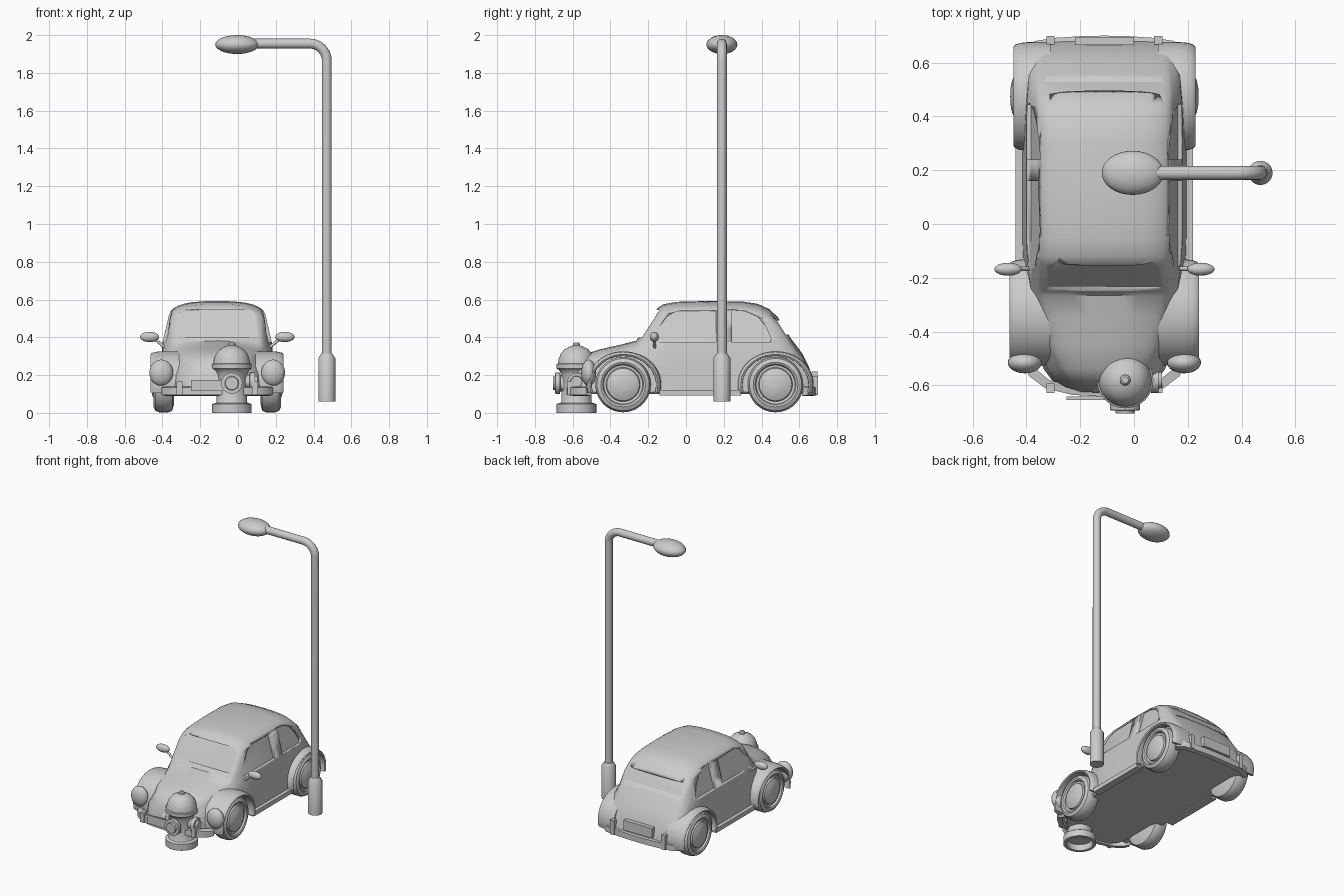
import bpy, bmesh, math
from mathutils import Vector, Matrix

if "Cube" in bpy.data.objects:
    bpy.data.objects.remove(bpy.data.objects["Cube"])

CX = -0.11  # car centre line


def finish(name, bm, angle=35, matrix=None):
    bmesh.ops.remove_doubles(bm, verts=bm.verts, dist=1e-5)
    if matrix:
        bm.transform(matrix)
    bmesh.ops.recalc_face_normals(bm, faces=bm.faces)
    me = bpy.data.meshes.new(name)
    bm.to_mesh(me)
    bm.free()
    ob = bpy.data.objects.new(name, me)
    bpy.context.collection.objects.link(ob)
    select(ob)
    bpy.ops.object.shade_smooth_by_angle(angle=math.radians(angle))
    return ob


def select(ob):
    bpy.ops.object.select_all(action='DESELECT')
    ob.select_set(True)
    bpy.context.view_layer.objects.active = ob


def skin(bm, rings):
    vs = [[bm.verts.new(p) for p in r] for r in rings]
    n = len(vs[0])
    for a, b in zip(vs, vs[1:]):
        for i in range(n):
            j = (i + 1) % n
            bm.faces.new((a[i], a[j], b[j], b[i]))
    bm.faces.new(vs[0])
    bm.faces.new(vs[-1])


def loft(name, rings, angle=35):
    bm = bmesh.new()
    skin(bm, rings)
    return finish(name, bm, angle)


def lathe(name, prof, loc, axis=(0, 0, 1), seg=40):
    rings = [[(r * math.cos(2 * math.pi * i / seg), r * math.sin(2 * math.pi * i / seg), h)
              for i in range(seg)] for r, h in prof]
    bm = bmesh.new()
    vs = [[bm.verts.new(p) for p in r] for r in rings]
    for a, b in zip(vs, vs[1:]):
        for i in range(seg):
            bm.faces.new((a[i], a[(i + 1) % seg], b[(i + 1) % seg], b[i]))
    rot = Vector((0, 0, 1)).rotation_difference(Vector(axis)).to_matrix().to_4x4()
    return finish(name, bm, 35, Matrix.Translation(loc) @ rot)


def ellipsoid(name, loc, size):
    bm = bmesh.new()
    bmesh.ops.create_uvsphere(bm, u_segments=32, v_segments=16, radius=1)
    return finish(name, bm, 60, Matrix.Translation(loc) @ Matrix.Diagonal((*size, 1)))


def box(name, loc, size):
    bm = bmesh.new()
    bmesh.ops.create_cube(bm, size=1)
    return finish(name, bm, 35, Matrix.Translation(loc) @ Matrix.Diagonal((*size, 1)))


def tube(name, pts, r):
    cu = bpy.data.curves.new(name, 'CURVE')
    cu.dimensions = '3D'
    cu.bevel_depth, cu.bevel_resolution, cu.use_fill_caps = r, 6, True
    sp = cu.splines.new('POLY')
    sp.points.add(len(pts) - 1)
    for p, c in zip(sp.points, pts):
        p.co = (*c, 1)
    ob = bpy.data.objects.new(name, cu)
    bpy.context.collection.objects.link(ob)
    select(ob)
    bpy.ops.object.convert(target='MESH')
    bpy.ops.object.shade_smooth_by_angle(angle=math.radians(40))


# Car body: stations of (y, belt z, top z, belt half width, top half width)
stations = [
    (-.625, .14, .17, .08, .06), (-.605, .16, .235, .14, .09), (-.58, .18, .28, .18, .12),
    (-.54, .20, .31, .21, .15), (-.45, .22, .338, .24, .19), (-.35, .25, .36, .255, .21),
    (-.265, .29, .382, .27, .23), (-.25, .30, .40, .272, .23), (-.15, .355, .555, .285, .232),
    (-.12, .36, .575, .288, .234), (-.05, .37, .588, .29, .24), (.1, .37, .592, .29, .243),
    (.3, .37, .59, .29, .243), (.38, .37, .577, .29, .242), (.44, .37, .55, .288, .24),
    (.485, .355, .508, .285, .24), (.555, .31, .395, .28, .235), (.615, .25, .315, .27, .225),
    (.65, .2, .245, .26, .215), (.672, .15, .175, .25, .21), (.68, .12, .14, .24, .2)]


def section(y, zb, zt, wb, wt):
    wl = wb + .015
    c, p0 = Vector((wt, zt - .022)), Vector((wb, zb))
    s, d = p0.lerp(c, .75), Vector((.55 * wt, zt - .006))
    half = [(0, .1), (wl - .01, .1), (wl, min(.11, zb - .01)), (wb + .008, (zb + .1) / 2),
            p0, p0.lerp(c, .35)]
    half += [s.lerp(c, t).lerp(c.lerp(d, t), t) for t in (0, .2, .4, .6, .8, 1)]
    half += [(.28 * wt, zt - .001), (0, zt)]
    ring = half + [(-q[0], q[1]) for q in half[-2:0:-1]]
    return [(CX + q[0], y, q[1]) for q in ring]


body = loft("car_body", [section(*s) for s in stations])

# Shallow window recesses
side_windows = [
    [(-.185, .375), (-.17, .42), (-.1, .51), (-.07, .53), (-.03, .54), (.16, .54), (.16, .375)],
    [(.24, .375), (.24, .545), (.31, .54), (.38, .51), (.42, .46), (.45, .395), (.445, .375)]]
windshield = [(-.225, .4), (-.205, .515), (-.185, .545), (.185, .545), (.205, .515), (.225, .4)]
rear_window = [(-.235, .415), (-.225, .48), (-.2, .49), (.2, .49), (.225, .48), (.235, .415)]
bm = bmesh.new()
for s in (-1, 1):
    for poly in side_windows:
        skin(bm, [[(CX + s * (.273 - (z - .375) * .28), y, z) for y, z in poly],
                  [(CX + s * .4, y, z) for y, z in poly]])
skin(bm, [[(CX + x, -.233 + (z - .4) * .645, z) for x, z in windshield],
          [(CX + x, -.4, z) for x, z in windshield]])
skin(bm, [[(CX + x, .527 - (z - .415) * .62, z) for x, z in rear_window],
          [(CX + x, .7, z) for x, z in rear_window]])
cutter = finish("window_cutter", bm)
cutter.hide_render = True
select(body)
mod = body.modifiers.new("windows", 'BOOLEAN')
mod.operation, mod.solver, mod.object = 'DIFFERENCE', 'EXACT', cutter
bpy.ops.object.modifier_move_to_index(modifier=mod.name, index=0)
bpy.ops.object.modifier_apply(modifier=mod.name)
bpy.data.objects.remove(cutter)

# Wheels, fenders, running boards, headlights and mirrors on both sides
wheel = [(0, -.055), (.1, -.055), (.138, -.045), (.147, -.025), (.147, .025), (.138, .045),
         (.118, .055), (.108, .05), (.103, .038), (.09, .036), (.086, .048), (.06, .06),
         (.03, .066), (0, .067)]
for s, side in ((-1, "left"), (1, "right")):
    for y, w, pos in ((-.333, .352, "front"), (.474, .338, "rear")):
        lathe(f"{pos}_wheel_{side}", wheel, (CX + s * .283, y, .15), (s, 0, 0))
        prof = [(.2, .15), (.2, .176), (w - .06, .176), (w - .025, .173), (w - .006, .167),
                (w, .16), (w - .005, .152)]
        rings = []
        for i in range(29):
            a = math.radians(-15 + 210 * i / 28)
            k = 1.15 if pos == "rear" or math.cos(a) > 0 else 1.1
            rings.append([(CX + s * x, y + r * k * math.cos(a), .15 + r * math.sin(a))
                          for x, r in prof])
        loft(f"{pos}_fender_{side}", rings)
    box(f"running_board_{side}", (CX + s * .305, .075, .107), (.05, .43, .03))
    ellipsoid(f"headlight_{side}", (CX + s * .296, -.515, .212), (.063, .04, .07))
    ellipsoid(f"mirror_{side}", (CX + s * .358, -.168, .402), (.051, .024, .027))
    tube(f"mirror_stalk_{side}", [(CX + s * .27, -.165, .34), (CX + s * .335, -.168, .395)], .008)
    box(f"front_overrider_{side}", (CX + s * .2, -.61, .13), (.03, .035, .07))
    box(f"rear_overrider_{side}", (CX + s * .2, .683, .145), (.03, .03, .1))


# Bumpers swept along half paths
def bumper(name, half):
    path = [(-x, y) for x, y in half] + [(x, y) for x, y in half[-2::-1]]
    s = -1 if half[0][1] < 0 else 1
    loft(name, [[(CX + x, y, .095), (CX + x, y, .135), (CX + x * .93, y - s * .03, .14),
                 (CX + x * .93, y - s * .03, .09)] for x, y in path])


bumper("front_bumper", [(.295, -.53), (.28, -.565), (.22, -.61), (.12, -.635), (0, -.642)])
bumper("rear_bumper", [(.3, .645), (.26, .68), (.18, .692), (.09, .698), (0, .7)])
box("front_plate", (CX - .01, -.648, .145), (.26, .012, .06))
box("rear_plate", (CX, .68, .185), (.22, .03, .07))

# Fire hydrant
HX, HY = -.033, -.58
lathe("hydrant_body", [
    (0, .04), (.08, .04), (.085, 0), (.105, 0), (.105, .046), (.1, .05), (.085, .052),
    (.08, .06), (.08, .2), (.09, .225), (.105, .235), (.105, .258), (.098, .262), (.094, .285),
    (.083, .314), (.063, .337), (.035, .352), (.02, .356), (.019, .366), (.012, .373),
    (0, .374)], (HX, HY, 0))
nozzle = [(0, .04), (.043, .04), (.043, .085), (.056, .088), (.056, .112), (.037, .113),
          (.034, .125), (0, .125)]
lathe("hydrant_front_nozzle", nozzle, (HX, HY, .157), (0, -1, 0), 28)
for s, side in ((-1, "left"), (1, "right")):
    lathe(f"hydrant_side_nozzle_{side}", [(r * .85, h * 1.1) for r, h in nozzle],
          (HX, HY, .165), (s, 0, 0), 28)

# Street lamp
LX, LY = .47, .19
lathe("lamp_base", [(0, .06), (.045, .06), (.045, .29), (.028, .315), (0, .315)], (LX, LY, 0))
bend = [(LX - .09 + .09 * math.cos(a), LY, 1.865 + .09 * math.sin(a))
        for a in [math.pi / 2 * i / 10 for i in range(11)]]
tube("lamp_pole", [(LX, LY, .3)] + bend + [(.08, LY, 1.955)], .026)
ellipsoid("lamp_head", (-.005, LY, 1.95), (.115, .082, .05))
